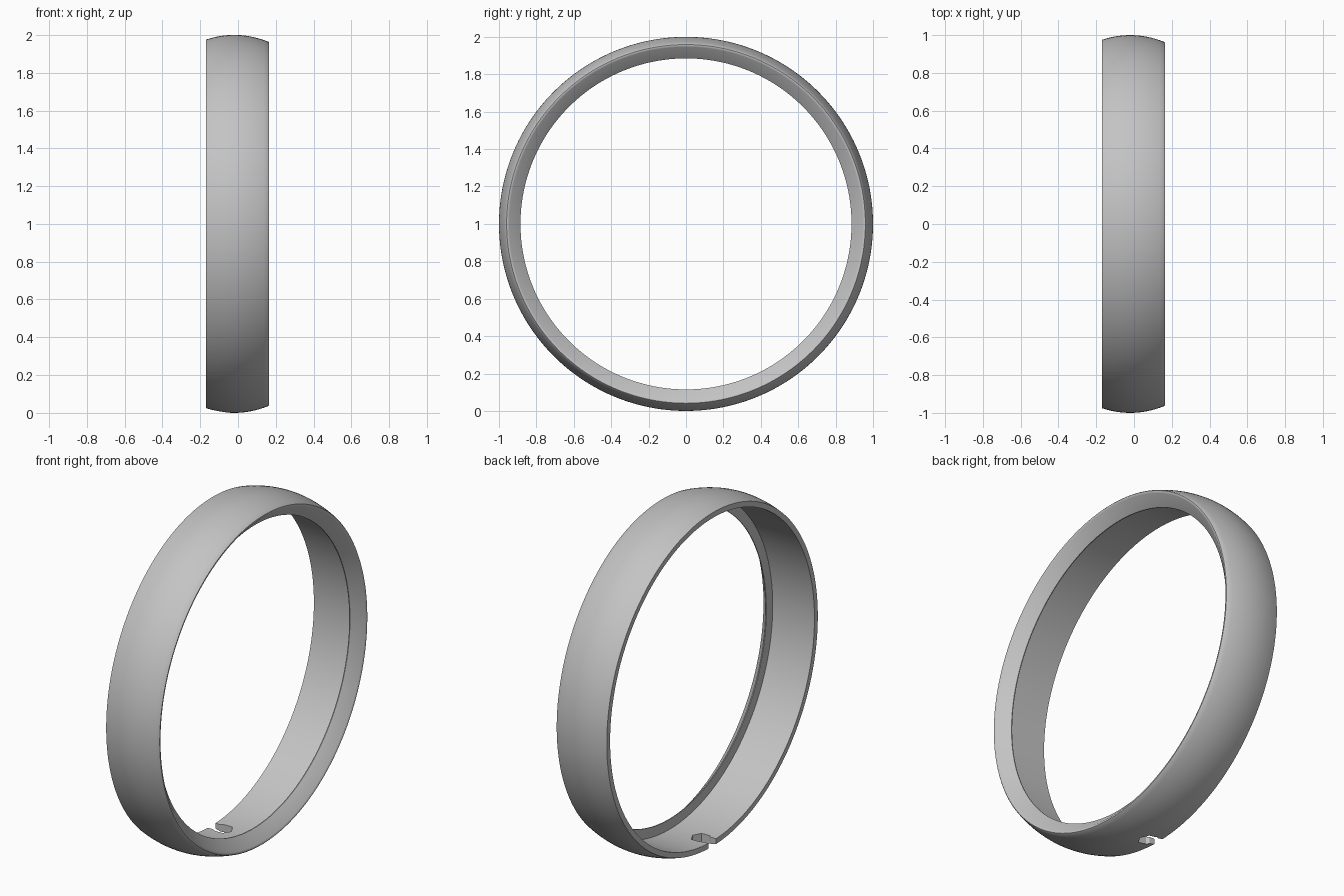
import bpy, bmesh, math
from mathutils import Matrix, Vector

cube = bpy.data.objects.get("Cube")
if cube:
    bpy.data.objects.remove(cube, do_unlink=True)

SEGMENTS = 192

grey = bpy.data.materials.new("plain_grey")
grey.use_nodes = True
colour = (0.55, 0.55, 0.55, 1)
grey.diffuse_color = colour
grey.node_tree.nodes["Principled BSDF"].inputs["Base Color"].default_value = colour


def make_object(name, bm):
    bmesh.ops.recalc_face_normals(bm, faces=bm.faces)
    mesh = bpy.data.meshes.new(name)
    bm.to_mesh(mesh)
    bm.free()
    mesh.materials.append(grey)
    obj = bpy.data.objects.new(name, mesh)
    bpy.context.collection.objects.link(obj)
    return obj


def crown(x):
    """Radius of the domed outer face."""
    return 1 - (x + 0.02) ** 2 / 0.9


# Band section as (x, radius): domed outside, rounded edge, flared lip, recess
left, right = -0.17, 0.16
steps = 14
section = [(left + (right - left) * i / steps, 0) for i in range(steps + 1)]
section = [(x, crown(x)) for x, _ in section]
section += [(0.165, 0.959), (0.165, 0.953), (0.161, 0.946),
            (0.105, 0.885), (0.1, 0.885), (0.1, 0.944), (left, 0.944)]

# Band swept around the x axis
bm = bmesh.new()
rings = []
for k in range(SEGMENTS):
    turn = Matrix.Rotation(math.tau * k / SEGMENTS, 4, "X")
    rings.append([bm.verts.new(turn @ Vector((x, 0, r)) + Vector((0, 0, 1)))
                  for x, r in section])
for k, ring in enumerate(rings):
    nxt = rings[(k + 1) % SEGMENTS]
    for i in range(len(section)):
        j = (i + 1) % len(section)
        bm.faces.new((ring[i], ring[j], nxt[j], nxt[i]))
band = make_object("ring_band", bm)

# Keyhole cutter: narrow slot opening into a hexagonal hole
slot, hex_x, hex_r = 0.035, -0.095, 0.053
hexagon = [(hex_x + hex_r * math.cos(math.radians(a)), hex_r * math.sin(math.radians(a)))
           for a in (-120, -60, 0, 60, 120)]
neck = hex_x - 0.8 * hex_r
outline = [(-0.25, -slot), (neck, -slot)] + hexagon + [(neck, slot), (-0.25, slot)]
bm = bmesh.new()
face = bm.faces.new([bm.verts.new((x, y, -0.1)) for x, y in outline])
top = bmesh.ops.extrude_face_region(bm, geom=[face])["geom"]
bmesh.ops.translate(bm, vec=(0, 0, 0.3),
                    verts=[v for v in top if isinstance(v, bmesh.types.BMVert)])
cutter = make_object("keyhole_cutter", bm)
cutter.hide_render = True

# Cut the keyhole, then shade smooth
bpy.ops.object.select_all(action="DESELECT")
bpy.context.view_layer.objects.active = band
band.select_set(True)
cut = band.modifiers.new("keyhole", "BOOLEAN")
cut.operation = "DIFFERENCE"
cut.solver = "EXACT"
cut.object = cutter
bpy.ops.object.modifier_apply(modifier=cut.name)
bpy.data.objects.remove(cutter, do_unlink=True)
bpy.ops.object.shade_smooth_by_angle(angle=math.radians(32))
